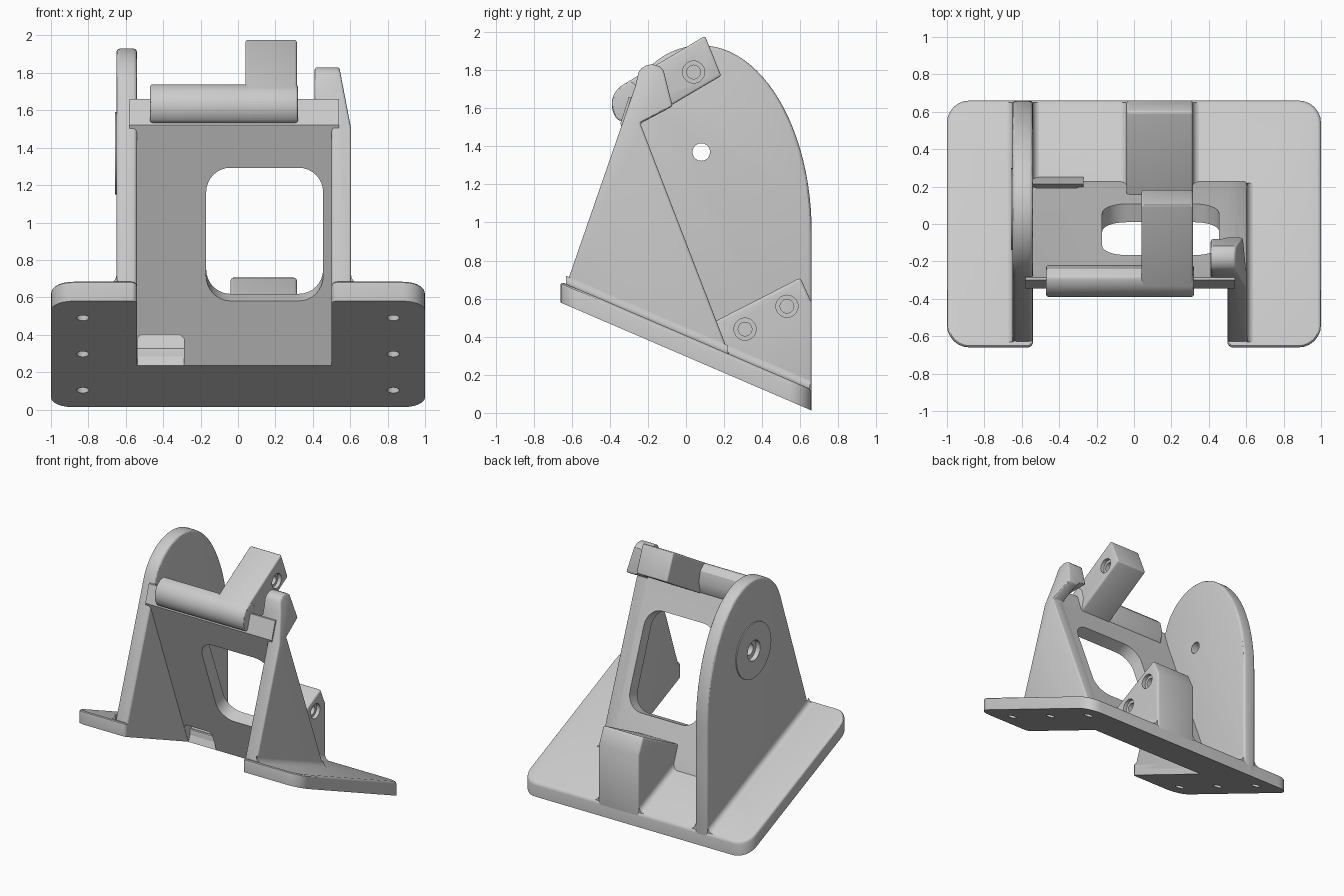
import bpy, bmesh
from math import sin, cos, pi, radians

if "Cube" in bpy.data.objects:
    bpy.data.objects.remove(bpy.data.objects["Cube"])

grey = bpy.data.materials.new("light grey")
grey.use_nodes = True
grey.diffuse_color = (0.6, 0.6, 0.6, 1)
grey.node_tree.nodes["Principled BSDF"].inputs["Base Color"].default_value = (0.6, 0.6, 0.6, 1)


def loft(name, bottom, top):
    """Solid between two matching outlines."""
    bm = bmesh.new()
    a = [bm.verts.new(p) for p in bottom]
    b = [bm.verts.new(p) for p in top]
    bm.faces.new(a)
    bm.faces.new(b)
    for i in range(len(a)):
        j = (i + 1) % len(a)
        bm.faces.new((a[i], a[j], b[j], b[i]))
    bmesh.ops.recalc_face_normals(bm, faces=bm.faces)
    me = bpy.data.meshes.new(name)
    bm.to_mesh(me)
    bm.free()
    me.materials.append(grey)
    ob = bpy.data.objects.new(name, me)
    bpy.context.collection.objects.link(ob)
    return ob


def prism_x(name, pts, x0, x1):
    return loft(name, [(x0, y, z) for y, z in pts], [(x1, y, z) for y, z in pts])


def prism_y(name, pts, y0, y1):
    return loft(name, [(x, y0, z) for x, z in pts], [(x, y1, z) for x, z in pts])


def arc(cy, cz, ry, rz, a0, a1, n=12):
    angles = [radians(a0 + (a1 - a0) * i / n) for i in range(n + 1)]
    return [(cy + ry * cos(t), cz + rz * sin(t)) for t in angles]


def circle(cy, cz, r):
    return arc(cy, cz, r, r, 0, 350, 35)


def apply(ob, mod):
    bpy.context.view_layer.objects.active = ob
    bpy.ops.object.modifier_apply(modifier=mod.name)


def cut(ob, cutter):
    cutter.hide_render = True
    mod = ob.modifiers.new("cut", 'BOOLEAN')
    mod.operation, mod.solver, mod.object = 'DIFFERENCE', 'EXACT', cutter
    apply(ob, mod)
    bpy.data.objects.remove(cutter)


def soften(ob, width=0.02):
    mod = ob.modifiers.new("bevel", 'BEVEL')
    mod.width, mod.segments, mod.limit_method = width, 3, 'ANGLE'
    mod.angle_limit = radians(40)
    apply(ob, mod)


def screw_hole(ob, y, z, face, depth, r):
    """Counterbored hole along x, sunk from the given face."""
    s = 1 if depth > 0 else -1
    cut(ob, prism_x("cutter", circle(y, z, r), face + 0.05 * s, face - 0.03 * s))
    cut(ob, prism_x("cutter", circle(y, z, r * 0.62), face + 0.05 * s, face - depth))


def floor_z(y):
    return 0.58 - 0.43 * (y + 0.66)


# Sloping base plate with an open front bay
def corner(cx, cy, a0, r):
    return arc(cx, cy, r, r, a0, a0 + 90, 6)


outline = (corner(-0.88, -0.54, 180, 0.12) + corner(-0.57, -0.63, 270, 0.03)
           + [(-0.54, 0.16), (0.5, 0.16)]
           + corner(0.53, -0.63, 180, 0.03) + corner(0.88, -0.54, 270, 0.12)
           + corner(0.88, 0.54, 0, 0.12) + corner(-0.88, 0.54, 90, 0.12))
base = loft("base_plate", [(x, y, floor_z(y)) for x, y in outline],
            [(x, y, floor_z(y) + 0.11) for x, y in outline])
mod = base.modifiers.new("bevel", 'BEVEL')
mod.width, mod.segments, mod.limit_method = 0.02, 3, 'WEIGHT'
weights = base.data.attributes.new("bevel_weight_edge", 'FLOAT', 'EDGE')
for e in base.data.edges:
    ends = [base.data.vertices[v].co for v in e.vertices]
    weights.data[e.index].value = float(all(v.z > floor_z(v.y) + 0.05 for v in ends))
apply(base, mod)
for x in (-0.83, 0.83):
    for y in (-0.45, 0.0, 0.45):
        ring = circle(x, y, 0.033)
        cut(base, loft("cutter", [(a, b, floor_z(b) - 0.05) for a, b in ring],
                       [(a, b, floor_z(b) + 0.07) for a, b in ring]))

# Tall rounded cheek with a pivot boss
profile = ([(0.66, 0.04), (0.66, 0.6)] + arc(0.08, 0.95, 0.58, 0.98, 0, 90, 24)
           + arc(0.08, 1.55, 0.38, 0.38, 95, 161, 14) + [(-0.65, 0.61)])
cheek = prism_x("tall_cheek", profile, -0.65, -0.54)
soften(cheek)
boss = prism_x("pivot_boss", circle(0.08, 1.37, 0.22), -0.658, -0.64)
for part in (cheek, boss):
    cut(part, prism_x("cutter", circle(0.08, 1.37, 0.046), -0.8, -0.4))
    cut(part, prism_x("cutter", circle(0.08, 1.37, 0.08), -0.8, -0.62))

# Triangular cheek with a tapered, inward-thickened tip
profile = ([(-0.65, 0.61), (-0.265, 1.72)] + arc(-0.18, 1.75, 0.08, 0.08, 150, 40, 6)
           + [(-0.07, 1.61), (-0.24, 1.52), (0.23, 0.3), (0.23, 0.22)])
side = prism_x("triangular_cheek", profile, 0.41, 0.605)
cut(side, prism_y("cutter", [(0.3, 0), (0.5, 0), (0.5, 1.6), (0.46, 1.64), (0.3, 1.64)], -1, 1))
cut(side, prism_y("cutter", [(0.605, 1.5), (0.54, 1.84), (0.54, 2), (0.8, 2), (0.8, 1.5)], -1, 1))
soften(side, 0.015)

# Leaning web with a rounded window
web = prism_x("leaning_web", [(0.14, 0.235), (0.25, 0.2), (0.23, 0.3), (-0.24, 1.52),
                              (-0.285, 1.66), (-0.3, 1.66), (-0.345, 1.52)], -0.58, 0.54)
r = 0.13
window = (arc(-0.17 + r, 0.58 + r, r, r, 180, 270, 8) + arc(0.455 - r, 0.58 + r, r, r, 270, 360, 8)
          + arc(0.455 - r, 1.29 - r, r, r, 0, 90, 8) + arc(-0.17 + r, 1.29 - r, r, r, 90, 180, 8))


def through(pts, t):
    # Points on the web's front plane, pushed along its normal
    return [(x, 0.14 - 0.385 * (z - 0.235) + 0.933 * t, z + 0.36 * t) for x, z in pts]


cut(web, loft("cutter", through(window, -0.2), through(window, 0.3)))

# Corner opening with its ramp
opening = [(-0.538, 0.1), (-0.29, 0.1), (-0.29, 0.38), (-0.31, 0.4), (-0.518, 0.4), (-0.538, 0.38)]
cut(web, prism_y("cutter", opening, -0.3, 0.6))
prism_x("opening_ramp", [(0.14, 0.235), (0.215, 0.42), (0.25, 0.3), (0.26, 0.19)], -0.56, -0.27)

# Rounded crossbar and the arm leaning back from it
bar = prism_x("crossbar", arc(-0.27, 1.62, 0.12, 0.12, 225, 95, 16)
              + [(-0.24, 1.7), (-0.22, 1.62), (-0.24, 1.52)], -0.47, 0.32)
soften(bar, 0.012)
arm = prism_x("upper_arm", arc(-0.27, 1.62, 0.12, 0.12, 225, 120, 12)
              + [(0.1, 1.98), (0.185, 1.77), (-0.24, 1.52)], 0.04, 0.315)
soften(arm, 0.012)
screw_hole(arm, 0.04, 1.79, 0.315, 0.15, 0.058)

# Rear lug on the plate
lug = prism_x("rear_lug", [(0.1, 0.45), (0.16, 0.485), (0.6, 0.71), (0.66, 0.58),
                           (0.66, 0.06), (0.22, 0.25)], -0.04, 0.315)
soften(lug, 0.015)
for y, z in ((0.31, 0.44), (0.53, 0.56)):
    screw_hole(lug, y, z, 0.315, 0.15, 0.058)


# Concave fillets where the cheeks meet the plate
def fillet(name, x, s, y0, y1, r=0.045):
    pts = [(x - s * 0.01, -0.02)] + [(x + s * (r + a), r + b)
                                     for a, b in arc(0, 0, r, r, 180, 270, 6)]
    pts.append((x + s * r, -0.02))
    ends = [[(a, y, floor_z(y) + 0.108 + b) for a, b in pts] for y in (y0, y1)]
    return loft(name, *ends)


fillet("tall_cheek_outer_fillet", -0.65, -1, -0.63, 0.65)
fillet("tall_cheek_inner_fillet", -0.54, 1, 0.2, 0.65)
fillet("triangular_cheek_fillet", 0.605, 1, -0.63, 0.22)
fillet("lug_left_fillet", -0.04, -1, 0.2, 0.65)
fillet("lug_right_fillet", 0.315, 1, 0.2, 0.65)

# Smooth curved faces, keep hard edges
bpy.ops.object.select_all(action='DESELECT')
for ob in bpy.context.collection.objects:
    if ob.type == 'MESH' and grey.name in ob.data.materials:
        ob.select_set(True)
        bpy.context.view_layer.objects.active = ob
bpy.ops.object.shade_smooth_by_angle(angle=radians(30))
